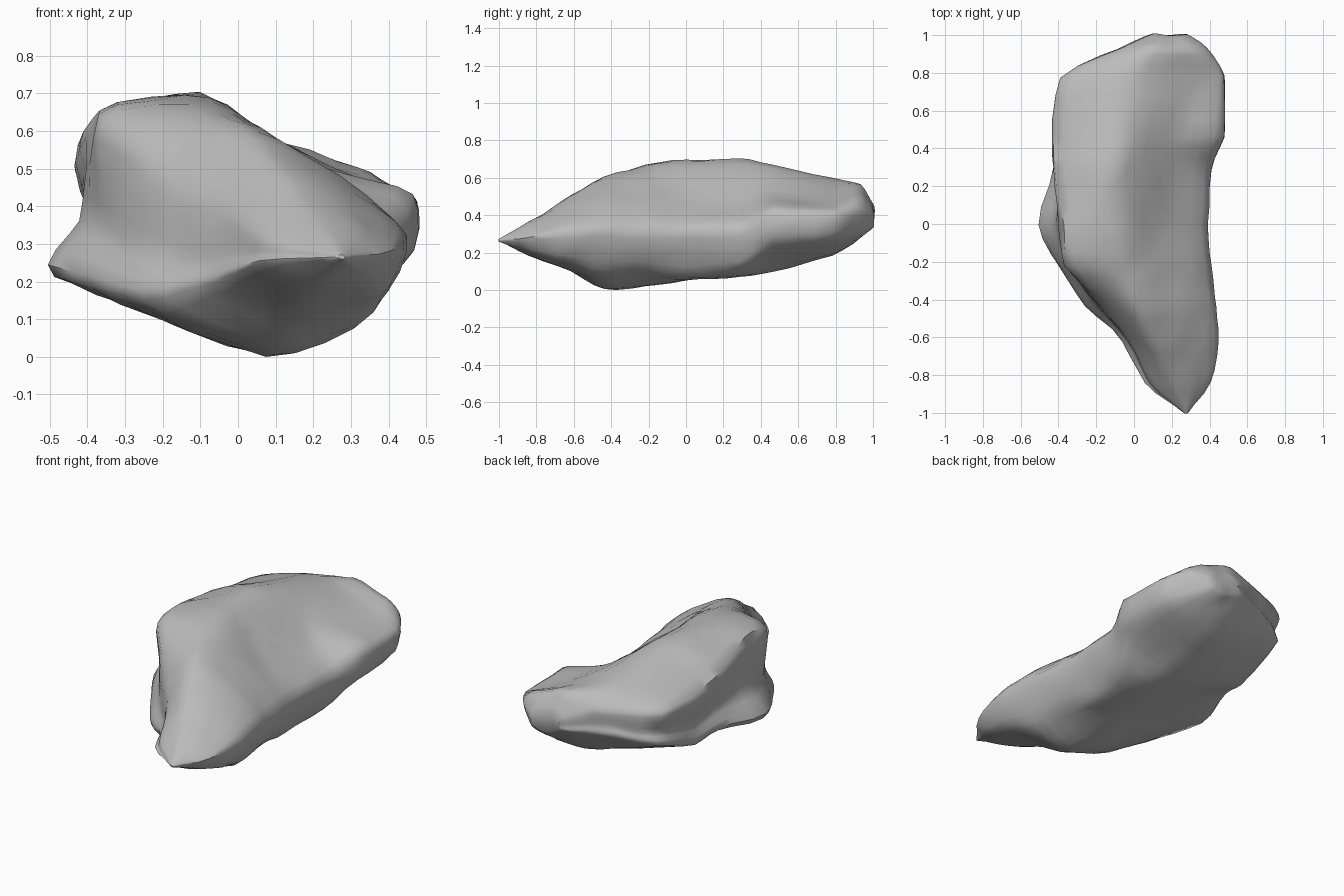
import bpy
import bmesh
import math
from mathutils import Vector, noise

# Remove the default object only
default_cube = bpy.data.objects.get("Cube")
if default_cube:
    bpy.data.objects.remove(default_cube, do_unlink=True)

# Stone material
stone = bpy.data.materials.new("stone_grey")
stone.use_nodes = True
stone_colour = (0.5, 0.5, 0.5, 1)
stone.diffuse_color = stone_colour
stone.node_tree.nodes["Principled BSDF"].inputs["Base Color"].default_value = stone_colour

# Cross-sections from front to back, in hundredths of a unit: y, then x and z of
# low left, flank, crest, shoulder, right edge, right underside and keel
sections = [
    (-84, 6, 25, 9, 31, 20, 36, 32, 34, 41, 28, 35, 20, 20, 18),
    (-62, -6, 20, -2, 38, 9, 50, 28, 44, 45, 31, 38, 15, 14, 10),
    (-44, -25, 15, -16, 46, 1, 61, 22, 51, 44, 33, 35, 11, 9, 0),
    (-22, -39, 18, -36, 63, -6, 66, 16, 54, 41, 32, 32, 11, 5, 2),
    (0, -49, 21, -37, 65, -8, 69, 16, 50, 39, 33, 30, 8, 6, 5),
    (29, -41, 23, -42, 58, -10, 70, 19, 49, 41, 33, 34, 12, 8, 7),
    (46, -38, 21, -43, 54, -7, 67, 22, 50, 46, 43, 44, 24, 10, 10),
    (78, -35, 32, -38, 52, -2, 60, 33, 47, 48, 41, 44, 27, 10, 18),
    (93, -8, 37, -6, 50, 10, 57, 30, 51, 39, 42, 34, 31, 16, 27),
]
front_tip = Vector((0.28, -1, 0.26))
back_centre = Vector((0.22, 1, 0.38))


def section_ring(section):
    """Turn one table row into a ring of points, with the left wall undercut."""
    y, *pairs = section
    ring = [Vector((x, y, z)) / 100 for x, z in zip(pairs[::2], pairs[1::2])]
    low, flank = ring[:2]
    undercut = low.lerp(flank, 0.35)
    undercut.x += (flank.z - low.z) * 0.08
    ring.insert(1, undercut)
    return ring


def end_ring(ring, centre, scale):
    """Shrink a ring towards an end point and flatten it there."""
    points = [centre.lerp(point, scale) for point in ring]
    for point in points:
        point.y = centre.y
    return points


def spline(a, b, c, d, t, pull=0.33):
    """Tight curve from b to c, so that corners stay rocky."""
    start, end = (c - a) * pull, (d - b) * pull
    ease = t * t * (3 - 2 * t)
    return b.lerp(c, ease) + start * (t * (1 - t) ** 2) - end * (t * t * (1 - t))


def refine(points, steps, closed):
    """Add in-between points to an open or closed path."""
    count = len(points)

    def pick(index):
        return points[index % count] if closed else points[max(0, min(index, count - 1))]

    spans = count if closed else count - 1
    path = [spline(pick(i - 1), pick(i), pick(i + 1), pick(i + 2), s / steps)
            for i in range(spans) for s in range(steps)]
    return path if closed else path + [points[-1]]


def weather(point):
    """Push a point in and out to give an uneven chipped surface."""
    broad = noise.noise_vector(point * 4) * 0.006
    chips = noise.noise_vector(point * 9 + Vector((3, 1, 2))) * 0.009
    return point + broad + chips


# Close the two ends with a pointed tip and a blunt back
rings = [section_ring(section) for section in sections]
rings.insert(0, end_ring(rings[0], front_tip, 0.06))
rings.append(end_ring(rings[-1], back_centre, 0.4))

# Loft lengthwise, then round each ring
lines = [refine(list(line), 3, False) for line in zip(*rings)]
fine_rings = [refine(list(ring), 4, True) for ring in zip(*lines)]

bm = bmesh.new()
loops = [[bm.verts.new(weather(point)) for point in ring] for ring in fine_rings]
size = len(loops[0])
for lower, upper in zip(loops, loops[1:]):
    for i in range(size):
        j = (i + 1) % size
        bm.faces.new((lower[i], lower[j], upper[j], upper[i]))
bm.faces.new(loops[0])
bm.faces.new(loops[-1])
bmesh.ops.triangulate(bm, faces=bm.faces[:])
bmesh.ops.recalc_face_normals(bm, faces=bm.faces[:])

# Rest the stone on the ground
ground = min(vert.co.z for vert in bm.verts)
bmesh.ops.translate(bm, verts=bm.verts[:], vec=Vector((0, 0, -ground)))

mesh = bpy.data.meshes.new("rock")
bm.to_mesh(mesh)
bm.free()
mesh.materials.append(stone)
rock = bpy.data.objects.new("rock", mesh)
bpy.context.collection.objects.link(rock)

# Smooth shading with the sharpest breaks kept
bpy.context.view_layer.objects.active = rock
rock.select_set(True)
bpy.ops.object.shade_smooth_by_angle(angle=math.radians(50))
